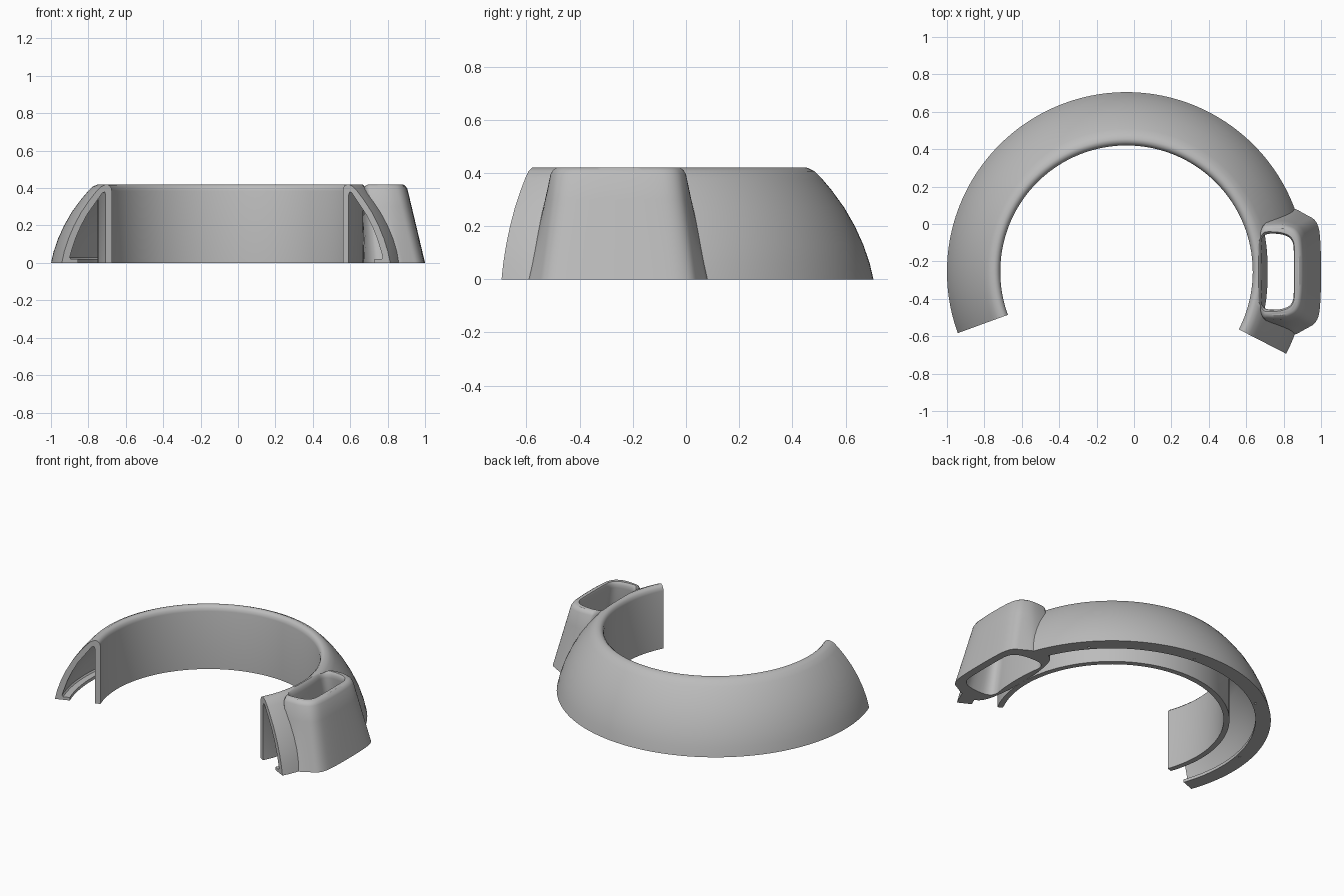
import bpy
import bmesh
from math import cos, sin, radians
from mathutils import Vector

cube = bpy.data.objects.get("Cube")
if cube:
    bpy.data.objects.remove(cube, do_unlink=True)

CX, CY = -0.04, -0.255      # ring centre
HEIGHT = 0.42

grey = bpy.data.materials.new("plain_grey")
grey.use_nodes = True
grey.diffuse_color = (0.5, 0.5, 0.5, 1)
grey.node_tree.nodes["Principled BSDF"].inputs["Base Color"].default_value = (0.5, 0.5, 0.5, 1)


def skin(name, sections):
    """Closed solid through a list of equal closed sections."""
    bm = bmesh.new()
    rows = [[bm.verts.new(p) for p in s] for s in sections]
    n = len(rows[0])
    for a, b in zip(rows, rows[1:]):
        for i in range(n):
            j = (i + 1) % n
            bm.faces.new((a[i], a[j], b[j], b[i]))
    bm.faces.new(rows[0][::-1])
    bm.faces.new(rows[-1])
    bmesh.ops.recalc_face_normals(bm, faces=bm.faces)
    mesh = bpy.data.meshes.new(name)
    bm.to_mesh(mesh)
    bm.free()
    mesh.materials.append(grey)
    obj = bpy.data.objects.new(name, mesh)
    bpy.context.collection.objects.link(obj)
    return obj


def rounded(points, passes=3):
    """Corner cutting on a closed outline."""
    for _ in range(passes):
        cut = []
        for i, p in enumerate(points):
            q = points[(i + 1) % len(points)]
            cut += [p.lerp(q, 0.25), p.lerp(q, 0.75)]
        points = cut
    return points


def mirrored(half):
    """Outline from (x, half width) points, mirrored about the ring's middle line."""
    return [Vector((x, CY + w)) for x, w in half] + [Vector((x, CY - w)) for x, w in reversed(half)]


def loft(name, low, high, levels):
    """Tapered solid; each level is (z, outward growth)."""
    low, high = mirrored(low), mirrored(high)
    sections = []
    for z, grow in levels:
        t = z / HEIGHT
        ring = rounded([a.lerp(b, t) for a, b in zip(low, high)])
        sx, sy = 1 + grow / 0.12, 1 + grow / 0.25
        sections.append([(0.78 + (p.x - 0.78) * sx, CY + (p.y - CY) * sy, z) for p in ring])
    return skin(name, sections)


def combine(target, other, operation):
    mod = target.modifiers.new(operation.lower(), 'BOOLEAN')
    mod.operation = operation
    mod.solver = 'EXACT'
    mod.object = other
    bpy.context.view_layer.objects.active = target
    bpy.ops.object.modifier_apply(modifier=mod.name)
    bpy.data.objects.remove(other, do_unlink=True)


# Hollow ring: open-bottomed shell with an inturned lip, as (radius, z)
outer = [(0.96, 0), (0.946, 0.06), (0.922, 0.13), (0.89, 0.2), (0.85, 0.27), (0.803, 0.335),
         (0.765, 0.38), (0.738, 0.407), (0.71, HEIGHT)]
inner = [(0.693, 0.417), (0.68, 0.405), (0.675, 0.385), (0.675, 0)]
cavity = [(0.71, 0), (0.71, 0.365), (0.716, 0.38), (0.73, 0.373), (0.77, 0.32), (0.815, 0.26),
          (0.852, 0.195), (0.882, 0.13), (0.906, 0.06), (0.915, 0.03), (0.908, 0.02),
          (0.867, 0.02), (0.867, 0)]
profile = outer + inner + cavity
start, end, steps = -27.2, 200.0, 120
sections = []
for i in range(steps + 1):
    a = radians(start + (end - start) * i / steps)
    sections.append([(CX + r * cos(a), CY + r * sin(a), z) for r, z in profile])
ring = skin("hollow_ring_with_pocket", sections)

# Tapered pocket on the left side, blended into the ring
pocket = loft("pocket_body",
              [(0.67, 0.345), (0.85, 0.345), (0.91, 0.31), (0.985, 0.27), (1.0, 0.14)],
              [(0.66, 0.24), (0.74, 0.25), (0.81, 0.25), (0.88, 0.215), (0.9, 0.12)],
              [(0, 0), (0.1, 0), (0.2, 0), (0.3, 0), (0.395, 0), (0.41, -0.006), (HEIGHT, -0.018)])
combine(ring, pocket, 'UNION')

# Tunnel through the pocket, with a softened upper rim
tunnel = loft("pocket_tunnel",
              [(0.715, 0.1), (0.69, 0.255), (0.87, 0.255), (0.945, 0.21), (0.95, 0.1)],
              [(0.682, 0.08), (0.674, 0.198), (0.79, 0.198), (0.845, 0.165), (0.848, 0.08)],
              [(-0.05, 0), (0.1, 0), (0.25, 0), (0.38, 0), (0.4, 0.004), (0.413, 0.012),
               (0.422, 0.022), (0.44, 0.022)])
combine(ring, tunnel, 'DIFFERENCE')

# Small screw holes in the bottom lip
for deg in (41, 84, 127, 170):
    a = radians(deg)
    x, y = CX + 0.89 * cos(a), CY + 0.89 * sin(a)
    circle = [(x + 0.008 * cos(radians(k * 30)), y + 0.008 * sin(radians(k * 30))) for k in range(12)]
    hole = skin("screw_hole", [[(px, py, z) for px, py in circle] for z in (-0.02, 0.04)])
    combine(ring, hole, 'DIFFERENCE')

# Smooth shading with crisp edges
bpy.ops.object.select_all(action='DESELECT')
ring.select_set(True)
bpy.context.view_layer.objects.active = ring
bpy.ops.object.shade_smooth_by_angle(angle=radians(35))
